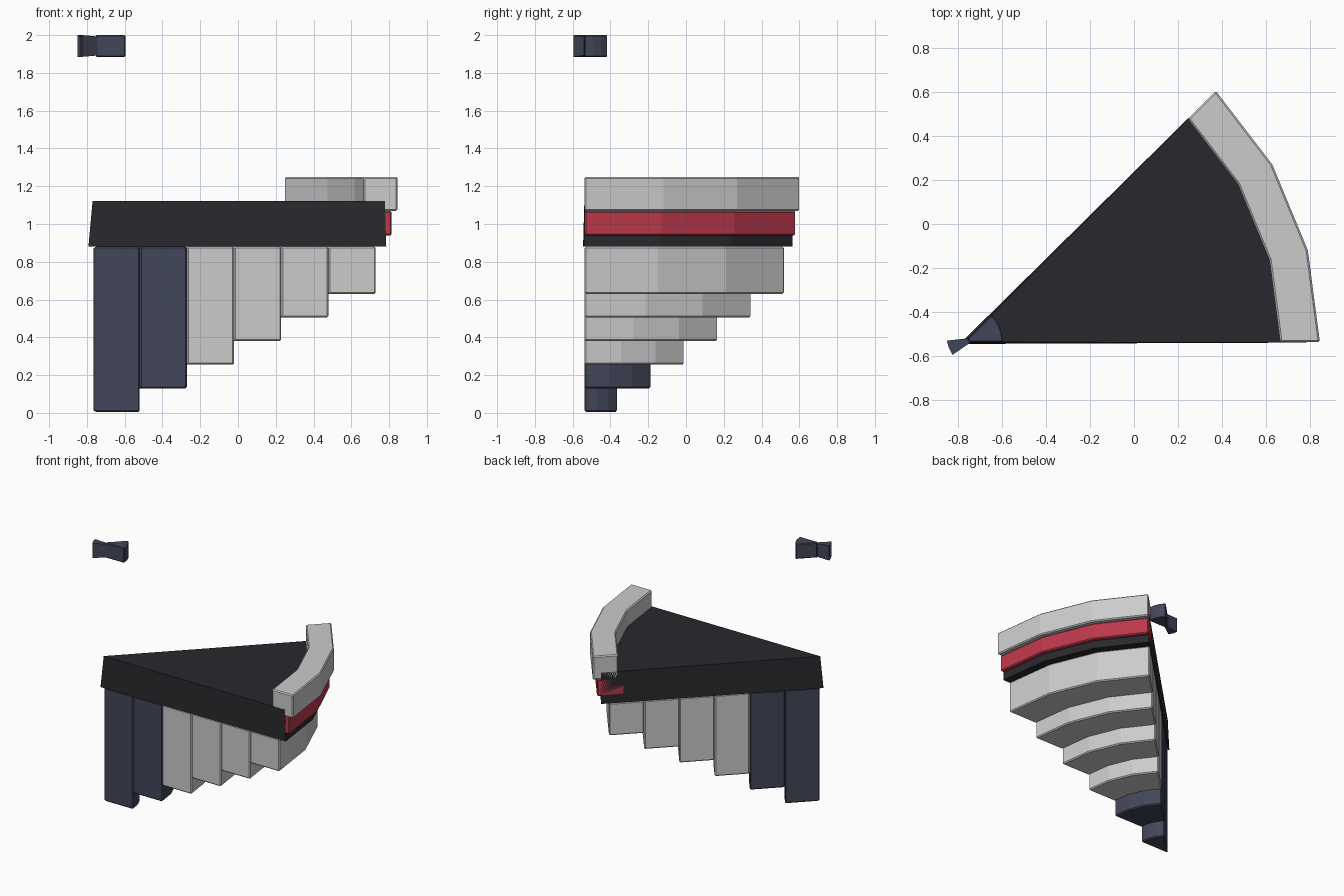
import bpy, bmesh, math

if "Cube" in bpy.data.objects:
    bpy.data.objects.remove(bpy.data.objects["Cube"])

CX, CY = -0.77, -0.537      # shared pivot of every wedge
SEG, SWEEP = 3, math.radians(45)


def material(name, rgb):
    m = bpy.data.materials.new(name)
    m.diffuse_color = (*rgb, 1)
    m.use_nodes = True
    m.node_tree.nodes["Principled BSDF"].inputs["Base Color"].default_value = m.diffuse_color
    return m


navy = material("navy", (0.055, 0.062, 0.1))
black = material("black", (0.022, 0.022, 0.027))
red = material("red", (0.5, 0.04, 0.07))


def finish(name, bm, mat, bevel):
    bmesh.ops.recalc_face_normals(bm, faces=bm.faces)
    me = bpy.data.meshes.new(name)
    bm.to_mesh(me)
    bm.free()
    ob = bpy.data.objects.new(name, me)
    bpy.context.collection.objects.link(ob)
    if mat:
        me.materials.append(mat)
    if bevel:
        b = ob.modifiers.new("bevel", 'BEVEL')
        b.width, b.segments = bevel, 1
        b.limit_method = 'ANGLE'
    return ob


def arc(r):
    return [(CX + r * math.cos(SWEEP * i / SEG), CY + r * math.sin(SWEEP * i / SEG))
            for i in range(SEG + 1)]


def outline(r0, r1):
    inner = arc(r0)[::-1] if r0 > 0 else [(CX, CY)]
    return arc(r1) + inner


def loft(name, loops, mat=None, bevel=0.008):
    """Join matching (points, z) outlines and cap both ends."""
    bm = bmesh.new()
    rows = [[bm.verts.new((x, y, z)) for x, y in pts] for pts, z in loops]
    n = len(rows[0])
    for a, b in zip(rows, rows[1:]):
        for i in range(n):
            j = (i + 1) % n
            bm.faces.new((a[i], a[j], b[j], b[i]))
    bm.faces.new(rows[0][::-1])
    bm.faces.new(rows[-1])
    return finish(name, bm, mat, bevel)


def sector(name, r0, r1, z0, z1, mat=None):
    pts = outline(r0, r1)
    return loft(name, [(pts, z0), (pts, z1)], mat)


# stepped underside, first two steps dark
for i in range(6):
    z0 = 0.005 if i == 0 else 0.005 + 0.125 * i
    sector(f"step_{i + 1}", 0.25 * i, 0.25 * (i + 1), z0, 0.88, navy if i < 2 else None)

# floor slab, straight sides flaring slightly toward the bottom
low, high = outline(0, 1.555), outline(0, 1.555)
low[0] = (low[0][0], CY - 0.002)
low[-1] = (CX - 0.022, CY - 0.008)
high[0] = (high[0][0] - 0.008, CY - 0.001)
loft("floor_slab", [(low, 0.88), (high, 1.122)], black, 0)

# trim band and rim
sector("red_band", 1.39, 1.585, 0.94, 1.07, red)
sector("rim", 1.435, 1.615, 1.07, 1.25)

# floating cap: wedge crossing over itself at the pivot
sector("cap_wedge", 0.02, 0.175, 1.885, 2.0, navy)
tail = [(-0.76, -0.52), (-0.85, -0.53), (-0.842, -0.562), (-0.825, -0.595), (-0.745, -0.54)]
bm = bmesh.new()
lo = [bm.verts.new((x, y, 1.892 if x > -0.8 else 1.885)) for x, y in tail]
hi = [bm.verts.new((x, y, 1.993 if x > -0.8 else 2.0)) for x, y in tail]
bm.faces.new(lo)
bm.faces.new(hi)
ends = []
for i in range(5):
    j = (i + 1) % 5
    f = bm.faces.new((lo[i], lo[j], hi[j], hi[i]))
    if i in (1, 2):
        ends.append(f)
bmesh.ops.recalc_face_normals(bm, faces=bm.faces)
bmesh.ops.inset_region(bm, faces=ends, thickness=0.008, depth=-0.012)
finish("cap_tail", bm, navy, 0)
